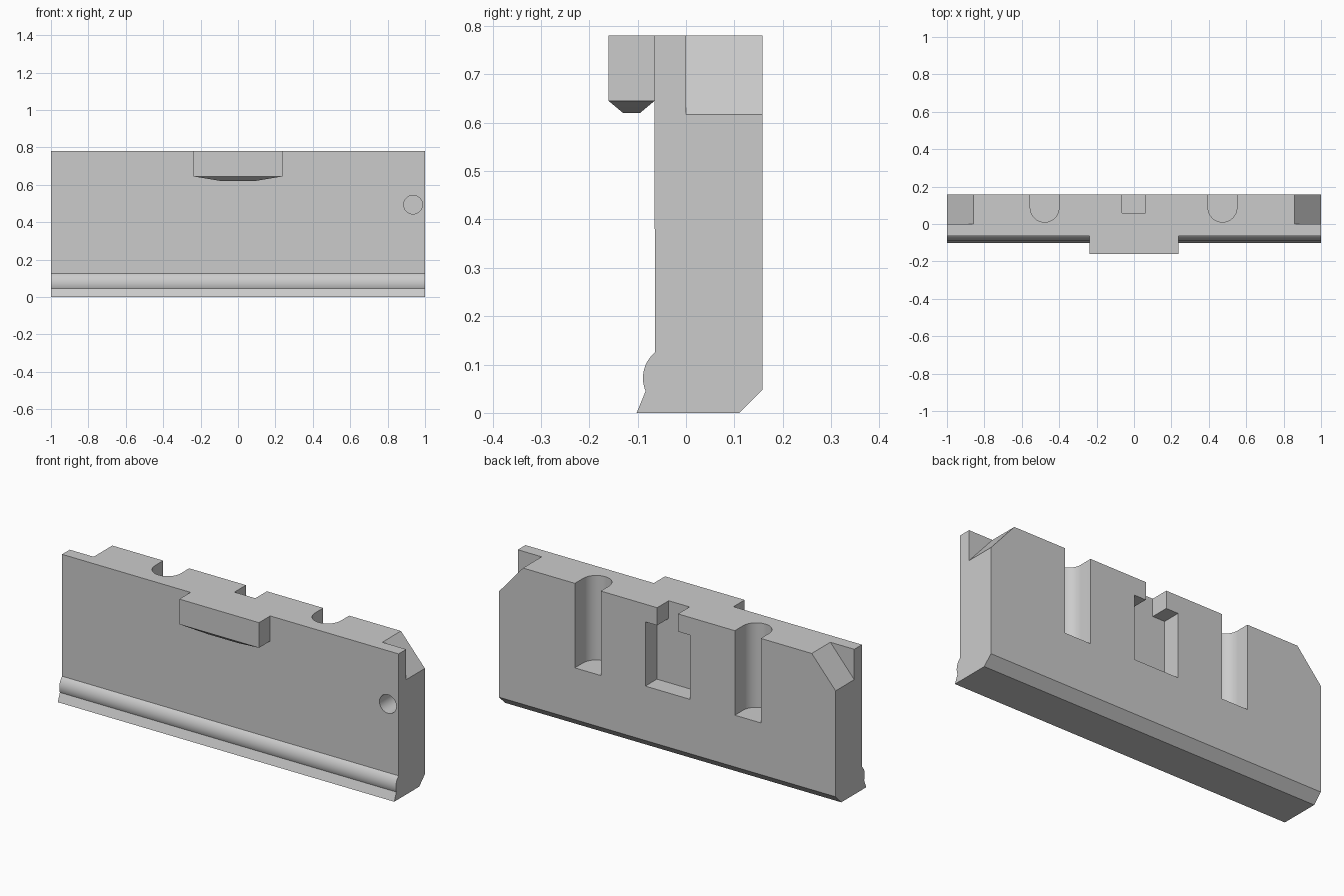
import bpy
import bmesh
import math

cube = bpy.data.objects.get("Cube")
if cube:
    bpy.data.objects.remove(cube, do_unlink=True)

TOP, BACK, FRONT = 0.78, 0.158, -0.065

grey = bpy.data.materials.new("plain_grey")
grey.use_nodes = True
grey.diffuse_color = (0.6, 0.6, 0.6, 1)
grey.node_tree.nodes["Principled BSDF"].inputs["Base Color"].default_value = (0.6, 0.6, 0.6, 1)


def loft(name, rings):
    """Closed solid through rings that all have the same number of points."""
    bm = bmesh.new()
    loops = [[bm.verts.new(p) for p in ring] for ring in rings]
    bm.faces.new(loops[0])
    bm.faces.new(loops[-1])
    n = len(loops[0])
    for a, b in zip(loops, loops[1:]):
        for i in range(n):
            j = (i + 1) % n
            bm.faces.new((a[i], a[j], b[j], b[i]))
    bmesh.ops.recalc_face_normals(bm, faces=bm.faces)
    mesh = bpy.data.meshes.new(name)
    bm.to_mesh(mesh)
    bm.free()
    mesh.materials.append(grey)
    obj = bpy.data.objects.new(name, mesh)
    bpy.context.collection.objects.link(obj)
    return obj


def rect(x0, x1, y0, y1, z):
    return [(x0, y0, z), (x1, y0, z), (x1, y1, z), (x0, y1, z)]


def box(name, x0, x1, y0, y1, z0, z1):
    return loft(name, [rect(x0, x1, y0, y1, z) for z in (z0, z1)])


def arc(cx, cy, r, start, end, steps):
    angles = [math.radians(start + (end - start) * i / steps) for i in range(steps + 1)]
    return [(cx + r * math.cos(a), cy + r * math.sin(a)) for a in angles]


# Main plate: side profile with rounded bead and bevelled foot
profile = [(-0.102, 0), (0.11, 0), (BACK, 0.048), (BACK, TOP), (FRONT, TOP)]
profile += arc(-0.02, 0.072, 0.069, 130, 203, 16)
plate = loft("plate", [[(x, y, z) for y, z in profile] for x in (-1, 1)])

# Front hook with a tapered underside
hook = loft("hook", [
    rect(-0.237, 0.237, -0.16, FRONT, TOP),
    rect(-0.237, 0.237, -0.16, FRONT, 0.645),
    rect(-0.09, 0.09, -0.13, -0.095, 0.62),
])
tools = [(hook, 'UNION')]

# Sloped notches in the two upper back corners
for side in (-1, 1):
    slope = [(0.858, TOP), (1, 0.617), (1.1, 0.617), (1.1, 0.9), (0.858, 0.9)]
    notch = loft("corner_notch_cutter", [[(side * x, y, z) for x, z in slope] for y in (0, 0.3)])
    tools.append((notch, 'DIFFERENCE'))

# Round-ended slots in the back
for x in (-0.478, 0.473):
    outline = arc(x, 0.087, 0.077, 180, 360, 24)
    outline += [(x + 0.077, 0.3), (x - 0.077, 0.3)]
    slot = loft("round_slot_cutter", [[(px, py, z) for px, py in outline] for z in (0.326, 0.9)])
    tools.append((slot, 'DIFFERENCE'))

# Stepped middle slot: wide pocket below a narrow throat
tools.append((box("pocket_cutter", -0.135, 0.131, 0.06, 0.3, 0.34, 0.685), 'DIFFERENCE'))
tools.append((box("throat_cutter", -0.063, 0.061, 0.06, 0.3, 0.6, 0.9), 'DIFFERENCE'))

# Blind pin hole in the front
circle = arc(0.936, 0.494, 0.05, 0, 360, 32)[:-1]
tools.append((loft("pin_hole_cutter", [[(x, y, z) for x, z in circle] for y in (-0.2, 0.09)]), 'DIFFERENCE'))

for tool, operation in tools:
    tool.hide_render = True
    mod = plate.modifiers.new(tool.name, 'BOOLEAN')
    mod.operation = operation
    mod.solver = 'EXACT'
    mod.object = tool

# Bake the cuts and remove the helper solids
graph = bpy.context.evaluated_depsgraph_get()
plate.data = bpy.data.meshes.new_from_object(plate.evaluated_get(graph))
plate.modifiers.clear()
for tool, operation in tools:
    bpy.data.objects.remove(tool, do_unlink=True)

bpy.ops.object.select_all(action='DESELECT')
plate.select_set(True)
bpy.context.view_layer.objects.active = plate
bpy.ops.object.shade_smooth_by_angle(angle=math.radians(20))
